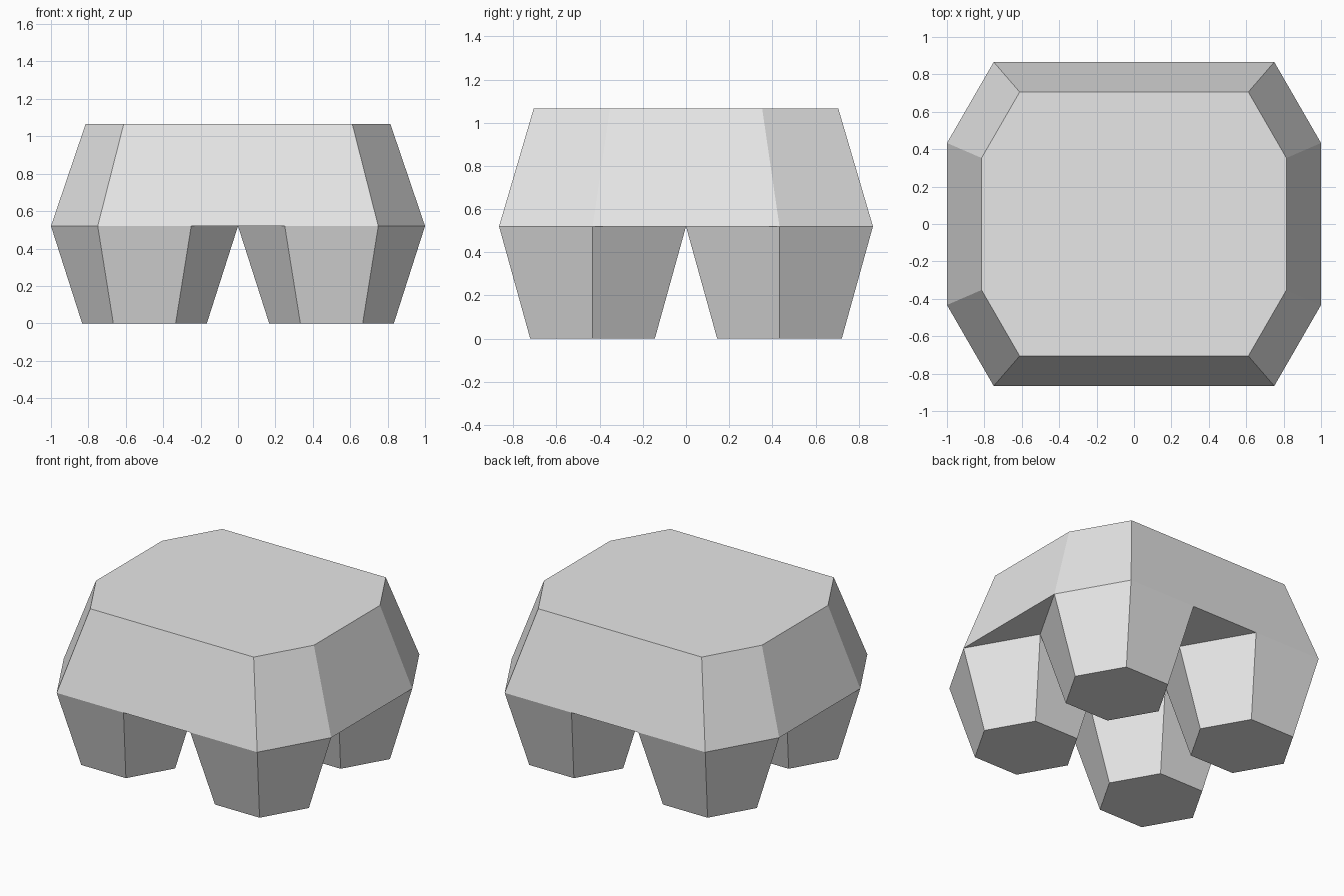
import bpy, bmesh
from math import cos, sin, radians

cube = bpy.data.objects.get("Cube")
if cube:
    bpy.data.objects.remove(cube, do_unlink=True)

grey = bpy.data.materials.new("light_grey")
grey.use_nodes = True
colour = (0.8, 0.8, 0.8, 1)
grey.diffuse_color = colour
grey.node_tree.nodes["Principled BSDF"].inputs["Base Color"].default_value = colour

LEG_TOP, BODY_TOP = 0.52, 1.065
ROOT3_HALF = sin(radians(60))


def frustum(name, outline, z0, scale0, z1, scale1, location=(0, 0, 0)):
    """Flat-sided solid between two scaled copies of one outline."""
    bm = bmesh.new()
    low, high = ([bm.verts.new((x * s, y * s, z)) for x, y in outline]
                 for z, s in ((z0, scale0), (z1, scale1)))
    bm.faces.new(low[::-1])
    bm.faces.new(high)
    count = len(outline)
    for i in range(count):
        j = (i + 1) % count
        bm.faces.new((low[i], low[j], high[j], high[i]))
    mesh = bpy.data.meshes.new(name)
    bm.to_mesh(mesh)
    bm.free()
    mesh.materials.append(grey)
    obj = bpy.data.objects.new(name, mesh)
    obj.location = location
    bpy.context.collection.objects.link(obj)
    return obj


# Eight-sided body, narrowing towards the flat top
half = [(1, -ROOT3_HALF / 2), (1, ROOT3_HALF / 2),
        (0.75, ROOT3_HALF), (-0.75, ROOT3_HALF)]
octagon = half + [(-x, -y) for x, y in half]
frustum("body", octagon, LEG_TOP, 1, BODY_TOP, 0.815)

# Four hexagonal legs, narrowing towards the ground
hexagon = [(cos(radians(a)), sin(radians(a))) for a in range(0, 360, 60)]
for side, sx in (("left", 1), ("right", -1)):
    for end, sy in (("front", -1), ("back", 1)):
        frustum(f"{end}_{side}_leg", hexagon, 0, 1 / 3, LEG_TOP, 0.5,
                (sx * 0.5, sy * ROOT3_HALF / 2, 0))
